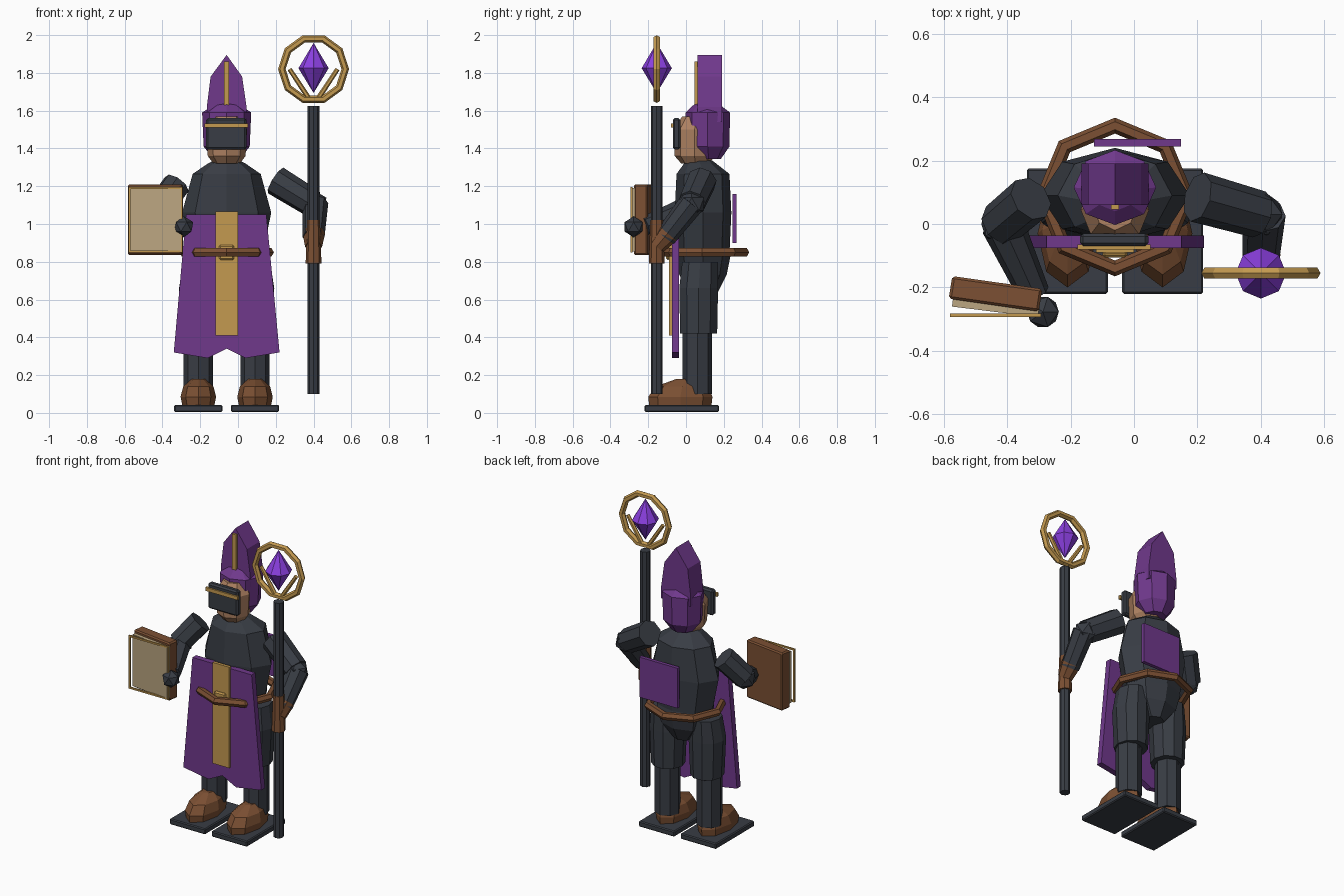
import bpy, bmesh, math
from mathutils import Vector, Matrix

if "Cube" in bpy.data.objects:
    bpy.data.objects.remove(bpy.data.objects["Cube"])

CX = -0.06  # body centre line


def mat(name, r, g, b):
    m = bpy.data.materials.new(name)
    m.diffuse_color = (r, g, b, 1)
    m.use_nodes = True
    m.node_tree.nodes["Principled BSDF"].inputs["Base Color"].default_value = m.diffuse_color
    return m


DARK = mat("charcoal", 0.04, 0.046, 0.058)
PURPLE = mat("purple", 0.16, 0.04, 0.26)
GOLD = mat("gold", 0.55, 0.32, 0.08)
BROWN = mat("leather", 0.20, 0.08, 0.033)
SKIN = mat("skin", 0.42, 0.22, 0.12)
GEM = mat("gem", 0.26, 0.05, 0.75)
PAGE = mat("paper", 0.50, 0.38, 0.22)


def finish(name, bm, m):
    bmesh.ops.recalc_face_normals(bm, faces=bm.faces)
    me = bpy.data.meshes.new(name)
    bm.to_mesh(me)
    bm.free()
    ob = bpy.data.objects.new(name, me)
    bpy.context.collection.objects.link(ob)
    me.materials.append(m)
    return ob


def box(name, x, y, z, m, bevel=0, turn=0):
    """Box from (min, max) pairs, optionally turned about its own z axis."""
    bm = bmesh.new()
    c = Vector(((x[0] + x[1]) / 2, (y[0] + y[1]) / 2, (z[0] + z[1]) / 2))
    M = Matrix.Translation(c) @ Matrix.Rotation(math.radians(turn), 4, 'Z') @ \
        Matrix.Diagonal((x[1] - x[0], y[1] - y[0], z[1] - z[0], 1))
    bmesh.ops.create_cube(bm, size=1, matrix=M)
    if bevel:
        bmesh.ops.bevel(bm, geom=bm.edges[:], offset=bevel, segments=1, affect='EDGES')
    return finish(name, bm, m)


def loft(name, x, rings, m, n=8):
    """Stacked elliptical rings (z, y centre, rx, ry) with closed ends."""
    bm = bmesh.new()
    loops = []
    for z, y, rx, ry in rings:
        loops.append([bm.verts.new((x + rx * math.cos(2 * math.pi * i / n),
                                    y + ry * math.sin(2 * math.pi * i / n), z)) for i in range(n)])
    for a, b in zip(loops, loops[1:]):
        for i in range(n):
            j = (i + 1) % n
            bm.faces.new((a[i], a[j], b[j], b[i]))
    bm.faces.new(loops[0])
    bm.faces.new(loops[-1])
    return finish(name, bm, m)


def rod(name, a, b, r1, r2, m, n=8):
    """Tapered cylinder between two points."""
    a, b = Vector(a), Vector(b)
    d = b - a
    bm = bmesh.new()
    M = Matrix.Translation((a + b) / 2) @ d.to_track_quat('Z', 'Y').to_matrix().to_4x4()
    bmesh.ops.create_cone(bm, cap_ends=True, segments=n, radius1=r1, radius2=r2,
                          depth=d.length, matrix=M)
    return finish(name, bm, m)


def ball(name, c, r, m):
    bm = bmesh.new()
    bmesh.ops.create_icosphere(bm, subdivisions=1, radius=r, matrix=Matrix.Translation(c))
    return finish(name, bm, m)


def plate(name, pts, y0, y1, m):
    """XZ outline extruded along y."""
    bm = bmesh.new()
    f = bm.faces.new([bm.verts.new((x, y0, z)) for x, z in pts])
    ext = bmesh.ops.extrude_face_region(bm, geom=[f])
    bmesh.ops.translate(bm, vec=(0, y1 - y0, 0),
                        verts=[v for v in ext['geom'] if isinstance(v, bmesh.types.BMVert)])
    return finish(name, bm, m)


def ring(name, c, R, r, seg, rot, m):
    bpy.ops.mesh.primitive_torus_add(major_radius=R, minor_radius=r, major_segments=seg,
                                     minor_segments=6, location=c, rotation=rot)
    ob = bpy.context.object
    ob.name = name
    ob.data.materials.append(m)
    return ob


# Legs and boots
for side, s in (("left", 1), ("right", -1)):
    x = CX + s * 0.15
    box(side + "_sole", (x - 0.128, x + 0.128), (-0.22, 0.175), (0.005, 0.042), DARK, 0.006)
    loft(side + "_boot", x, [(0.04, -0.03, 0.085, 0.165), (0.085, -0.03, 0.094, 0.17),
                             (0.14, -0.02, 0.08, 0.14), (0.18, 0.0, 0.035, 0.05)], BROWN)
    rod(side + "_shin", (x, 0.06, 0.1), (x, 0.06, 0.42), 0.078, 0.078, DARK)
    ball(side + "_knee", (x, 0.065, 0.44), 0.08, DARK)
    loft(side + "_thigh", x + s * -0.01, [(0.42, 0.067, 0.1, 0.103), (0.66, 0.067, 0.112, 0.108),
                               (0.8, 0.075, 0.09, 0.1)], DARK, 10)

# Pelvis and torso
loft("pelvis", CX, [(0.64, 0.09, 0.07, 0.08), (0.73, 0.09, 0.16, 0.125), (0.83, 0.09, 0.19, 0.145),
                    (0.9, 0.09, 0.18, 0.13)], DARK)
loft("torso", CX, [(0.84, 0.09, 0.19, 0.14), (1.06, 0.09, 0.236, 0.15), (1.265, 0.09, 0.18, 0.14),
                   (1.32, 0.075, 0.10, 0.085), (1.335, 0.075, 0.07, 0.065)], DARK)

# Tabard, back panel and belt
plate("tabard", [(-0.275, 1.05), (0.15, 1.05), (0.22, 0.32), (0.04, 0.29), (CX, 0.34),
                 (-0.16, 0.29), (-0.34, 0.32)], -0.075, -0.037, PURPLE)
box("tabard_stripe", (-0.12, 0.0), (-0.09, -0.07), (0.41, 1.065), GOLD)
box("back_panel", (-0.126, 0.148), (0.245, 0.268), (0.9, 1.16), PURPLE)
ring("belt", (CX, 0.085, 0.85), 0.225, 0.025, 8, (0, 0, 0), BROWN)
box("buckle", (-0.1, -0.02), (-0.105, -0.085), (0.81, 0.89), GOLD, 0.008)

# Head, visor, hood and tall hat
loft("head", CX, [(1.32, 0.05, 0.07, 0.075), (1.36, 0.045, 0.1, 0.105), (1.5, 0.045, 0.108, 0.11),
                  (1.57, 0.06, 0.07, 0.08)], SKIN)
loft("hood", CX, [(1.345, 0.12, 0.07, 0.065), (1.41, 0.115, 0.122, 0.115),
                  (1.59, 0.115, 0.13, 0.118), (1.63, 0.11, 0.07, 0.07),
                  (1.65, 0.11, 0.02, 0.02)], PURPLE)
box("visor", (-0.17, 0.045), (-0.07, -0.03), (1.395, 1.56), DARK, 0.01)
box("visor_trim", (-0.178, 0.052), (-0.08, -0.065), (1.51, 1.533), GOLD)
plate("hat", [(-0.165, 1.54), (-0.165, 1.62), (-0.145, 1.78), (CX, 1.895), (0.022, 1.78),
              (0.045, 1.62), (0.045, 1.54)], 0.06, 0.19, PURPLE)
box("hat_stripe", (-0.073, -0.047), (0.045, 0.062), (1.63, 1.86), GOLD)

# Arm holding the staff
rod("left_upper_arm", (0.2, 0.085, 1.23), (0.395, 0.03, 1.11), 0.08, 0.075, DARK)
ball("left_elbow", (0.4, 0.03, 1.105), 0.076, DARK)
rod("left_forearm", (0.41, 0.03, 1.11), (0.4, -0.11, 0.93), 0.068, 0.058, DARK)
rod("left_cuff", (0.402, -0.095, 0.95), (0.4, -0.155, 0.88), 0.06, 0.045, BROWN)
rod("left_glove", (0.4, -0.155, 0.79), (0.4, -0.155, 1.02), 0.042, 0.034, BROWN)

# Arm holding the book
rod("right_upper_arm", (-0.325, 0.08, 1.21), (-0.42, 0.0, 1.08), 0.075, 0.072, DARK)
ball("right_elbow", (-0.415, 0.0, 1.075), 0.074, DARK)
rod("right_forearm", (-0.415, 0.0, 1.075), (-0.315, -0.22, 0.99), 0.068, 0.05, DARK)
ball("right_hand", (-0.287, -0.277, 0.985), 0.056, DARK)

# Book with page block and gilt frame
box("book_cover", (-0.58, -0.293), (-0.258, -0.182), (0.835, 1.21), BROWN, 0.008, -8.5)
bpy.data.objects["book_cover"].data.transform(
    Matrix.Translation((0, -0.22, 0)) @ Matrix.Diagonal((1, 0.95, 1, 1)) @ Matrix.Translation((0, 0.22, 0)))
box("book_pages", (-0.573, -0.3), (-0.277, -0.25), (0.855, 1.19), PAGE, 0, -7)
for name, x, z in (("frame_left", (-0.58, -0.57), (0.85, 1.195)), ("frame_right", (-0.303, -0.293), (0.85, 1.195)),
                   ("frame_top", (-0.58, -0.293), (1.185, 1.195)), ("frame_bottom", (-0.58, -0.293), (0.85, 0.86))):
    box(name, x, (-0.293, -0.282), z, GOLD)

# Staff with ring, prongs and gem
SX, SY, SZ = 0.4, -0.155, 1.82
rod("staff", (SX, SY, 0.1), (SX, SY, 1.625), 0.031, 0.031, DARK)
ring("staff_ring", (SX, SY, SZ), 0.168, 0.02, 10, (math.pi / 2, 0, 0), GOLD)
for side, s in (("left", 1), ("right", -1)):
    rod(side + "_prong", (SX + s * 0.015, SY, 1.65), (SX + s * 0.127, SY, 1.82), 0.014, 0.012, GOLD, 6)
loft("gem", SX, [(1.695, SY, 0.001, 0.001), (1.825, SY, 0.08, 0.08), (1.957, SY, 0.001, 0.001)], GEM)
